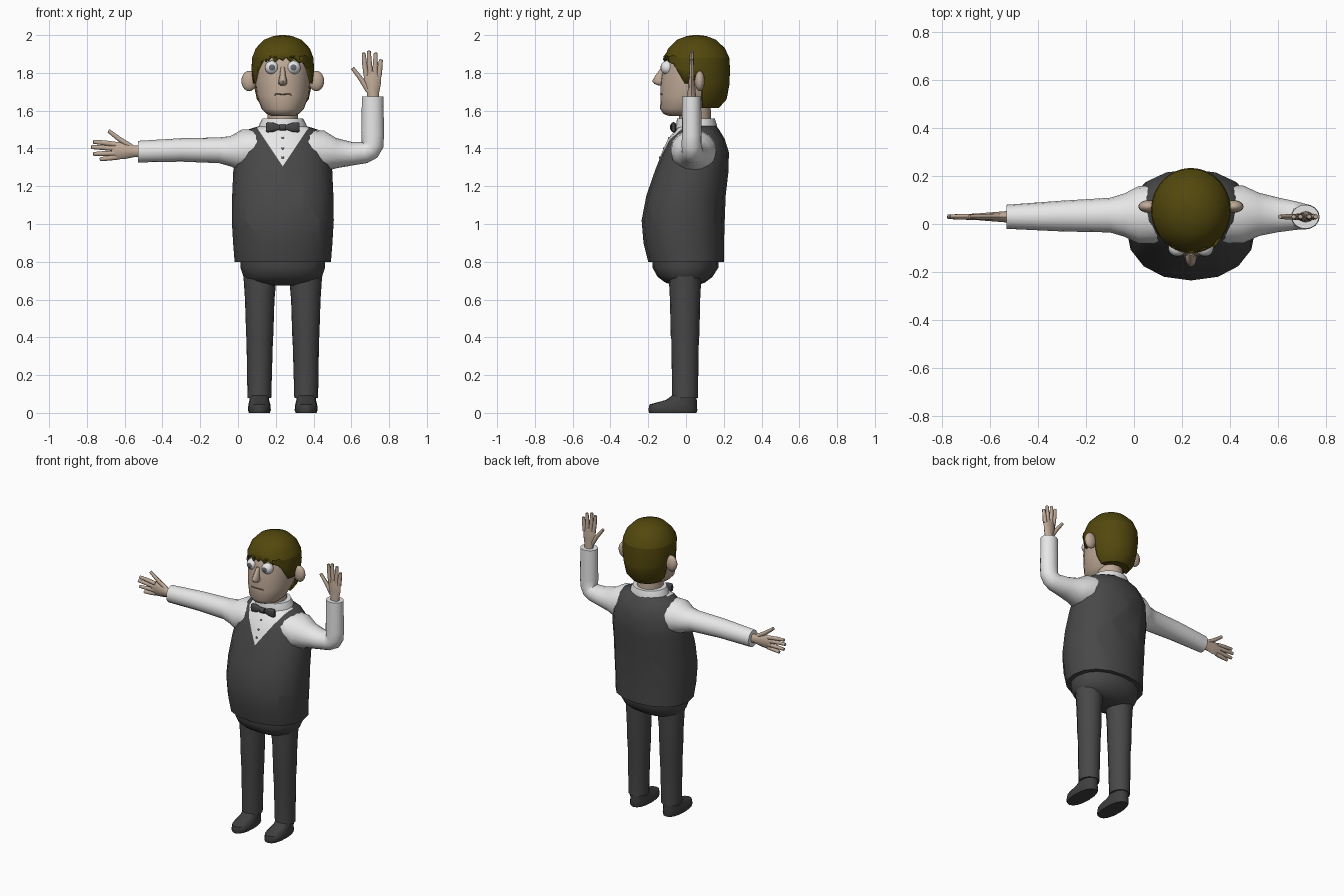
import bpy, bmesh, math
from mathutils import Vector, Matrix

cube = bpy.data.objects.get("Cube")
if cube:
    bpy.data.objects.remove(cube)

CX = 0.237  # middle of the body


def material(name, r, g, b):
    m = bpy.data.materials.new(name)
    m.use_nodes = True
    m.diffuse_color = (r, g, b, 1)
    bsdf = next(n for n in m.node_tree.nodes if n.type == 'BSDF_PRINCIPLED')
    bsdf.inputs["Base Color"].default_value = (r, g, b, 1)
    return m


CLOTH = material("charcoal cloth", 0.065, 0.065, 0.065)
SHOE = material("dark shoe leather", 0.05, 0.05, 0.05)
SHIRT = material("white shirt", 0.8, 0.8, 0.8)
SKIN = material("skin", 0.52, 0.4, 0.31)
HAIR = material("olive brown hair", 0.085, 0.064, 0.004)
EYE = material("eye white", 0.85, 0.85, 0.85)
IRIS = material("grey iris", 0.13, 0.14, 0.16)
LIP = material("lip line", 0.2, 0.13, 0.1)
BOW = material("bow tie grey", 0.06, 0.06, 0.065)


def loft(bm, rings, seg=16, power=2.0, cap=True):
    """Skin oval rings (x, y, z, a, b, turn); turn tilts the ring in the xz plane."""
    loops = []
    for x, y, z, a, b, turn in rings:
        t = math.radians(turn)
        u = Vector((math.cos(t), 0, math.sin(t)))
        loop = []
        for i in range(seg):
            w = math.tau * i / seg
            c, s = math.cos(w), math.sin(w)
            c = math.copysign(abs(c) ** (2 / power), c)
            s = math.copysign(abs(s) ** (2 / power), s)
            loop.append(bm.verts.new(Vector((x, y, z)) + u * a * c + Vector((0, b * s, 0))))
        loops.append(loop)
    for lo, hi in zip(loops, loops[1:]):
        for i in range(seg):
            j = (i + 1) % seg
            bm.faces.new((lo[i], lo[j], hi[j], hi[i]))
    if cap:
        bm.faces.new(loops[0])
        bm.faces.new(loops[-1])


def finish(name, bm, *mats, angle=45):
    bmesh.ops.recalc_face_normals(bm, faces=bm.faces)
    mesh = bpy.data.meshes.new(name)
    bm.to_mesh(mesh)
    bm.free()
    ob = bpy.data.objects.new(name, mesh)
    bpy.context.collection.objects.link(ob)
    for m in mats:
        mesh.materials.append(m)
    bpy.ops.object.select_all(action='DESELECT')
    ob.select_set(True)
    bpy.context.view_layer.objects.active = ob
    bpy.ops.object.shade_smooth_by_angle(angle=math.radians(angle))
    return ob


def part(name, rings, mat, **kw):
    bm = bmesh.new()
    loft(bm, rings, **kw)
    return finish(name, bm, mat)


def upright(rows, x=CX):
    """Rows of (z, y, a, b) become level rings."""
    return [(x, y, z, a, b, 0) for z, y, a, b in rows]


def cut(bm, point, normal):
    bmesh.ops.bisect_plane(bm, geom=bm.verts[:] + bm.edges[:] + bm.faces[:],
                           plane_co=point, plane_no=normal)


def ball(name, centre, radius, mat):
    bm = bmesh.new()
    bmesh.ops.create_uvsphere(bm, u_segments=16, v_segments=10, radius=1,
                              matrix=Matrix.Translation(centre) @ Matrix.Diagonal((*radius, 1)))
    return finish(name, bm, mat)


# Waistcoat with a V neck cut into the front, showing the shirt
bm = bmesh.new()
loft(bm, upright([(0.80, 0, .255, .20), (0.9, -.012, .263, .213), (1.02, -.015, .27, .22),
                  (1.15, 0, .268, .21), (1.28, .03, .262, .195), (1.38, .05, .245, .177),
                  (1.45, .055, .215, .15), (1.5, .06, .185, .115), (1.52, .06, .12, .1)]), power=2.2)
tip = Vector((CX, 0, 1.305))
sides = [Vector((s * .205, 0, .137)) for s in (-1, 1)]
for n in sides:
    cut(bm, tip, n)
for f in bm.faces:
    c = f.calc_center_median()
    if c.y < 0.04 and all((c - tip).dot(n) > 0 for n in sides):
        f.material_index = 1
finish("waistcoat", bm, CLOTH, SHIRT)

# Trousers: hips and two legs
bm = bmesh.new()
loft(bm, upright([(0.86, 0, .225, .175), (0.77, -.003, .224, .175), (0.72, -.005, .208, .145),
                  (0.69, -.005, .175, .105), (0.675, -.005, .12, .06)]), power=2.2)
for side in (-1, 1):
    loft(bm, [(CX + side * d, -.005, z, a, b, 0) for z, d, a, b in
              ((.75, .12, .09, .088), (.6, .122, .078, .08), (.41, .122, .072, .076),
               (.39, .122, .07, .073), (.08, .124, .063, .068))])
finish("trousers", bm, CLOTH)

# Shoes
for side, label in ((-1, "right"), (1, "left")):
    part(label + "_shoe", upright([(0, -.07, .055, .125), (.015, -.07, .061, .13),
                                   (.045, -.068, .058, .125), (.068, -.025, .052, .082),
                                   (.1, -.005, .05, .058)], CX + side * .124), SHOE, power=2.3)

# Sleeves: the right arm held out, the left bent upward
part("right_sleeve", [(x, y, z, a, b, 90) for x, y, z, a, b in
     ((.10, .04, 1.40, .10, .12), (.02, .038, 1.39, .11, .12), (-.04, .037, 1.385, .08, .09),
      (-.1, .037, 1.39, .068, .072), (-.3, .033, 1.392, .062, .064), (-.53, .03, 1.383, .057, .05))], SHIRT)
part("left_sleeve", [(.37, .04, 1.40, .10, .12, -90), (.455, .04, 1.385, .11, .12, -90),
     (.52, .04, 1.375, .08, .09, -90), (.6, .038, 1.372, .063, .072, -90),
     (.67, .035, 1.378, .057, .06, -75), (.698, .033, 1.392, .057, .055, -45),
     (.712, .03, 1.42, .059, .053, -15), (.713, .03, 1.47, .06, .052, 0),
     (.713, .03, 1.675, .057, .05, 0)], SHIRT)

# Hands: palm, four fingers and thumb laid out along and across the arm
DIGITS = [((.115, .036), (.18, .045), (.235, .05)), ((.12, .014), (.19, .02), (.245, .022)),
          ((.12, -.01), (.18, -.012), (.235, -.014)), ((.11, -.031), (.16, -.037), (.2, -.042)),
          ((.035, .025), (.095, .062), (.155, .108))]


def hand(name, wrist, along, across):
    bm = bmesh.new()
    wrist, along, across = Vector(wrist), Vector(along), Vector(across)

    def strand(points, widths, thick):
        d = Vector(points[-1]) - Vector(points[0])
        side = across * d.x - along * d.y
        turn = math.degrees(math.atan2(side.z, side.x))
        rings = []
        for (s, c), w, h in zip(points, widths, thick):
            p = wrist + along * s + across * c
            rings.append((p.x, p.y, p.z, w, h, turn))
        loft(bm, rings, seg=8)

    strand([(-.03, 0), (.02, 0), (.07, .002), (.11, .003), (.14, .003)],
           (.03, .031, .043, .046, .036), (.026, .022, .018, .015, .01))
    for a, b, c in DIGITS:
        end = (c[0] * 1.01, c[1])
        strand([a, b, c, end], (.014, .013, .01, .005), (.013, .012, .009, .004))
    finish(name, bm, SKIN)


hand("right_hand", (-.53, .03, 1.385), (-1, 0, 0), (0, 0, 1))
hand("left_hand", (.715, .03, 1.67), (0, 0, 1), (-1, 0, 0))

# Neck, collar, head and ears
part("neck", upright([(1.48, .05, .085, .085), (1.64, .045, .078, .085)]), SKIN)
part("collar", upright([(1.49, .055, .132, .11), (1.525, .055, .126, .108),
                        (1.558, .053, .108, .1), (1.558, .053, .088, .088)]), SHIRT, seg=20)
part("head", upright([(1.572, -.03, .06, .06), (1.583, -.025, .085, .095), (1.61, -.015, .112, .122),
                      (1.68, .02, .138, .155), (1.75, .035, .146, .17), (1.83, .045, .146, .168),
                      (1.9, .05, .138, .155), (1.955, .055, .1, .11), (1.98, .055, .05, .055)]),
     SKIN, seg=24)
for side, label in ((-1, "right"), (1, "left")):
    ball(label + "_ear", (CX + side * .178, .073, 1.757), (.041, .026, .054), SKIN)

# Hair cap, trimmed along the face and around the ears, with a ragged fringe
bm = bmesh.new()
loft(bm, upright([(1.615, .06, .105, .115), (1.66, .055, .14, .16), (1.74, .055, .157, .175),
                  (1.82, .057, .166, .176), (1.88, .057, .162, .172), (1.93, .056, .143, .15),
                  (1.975, .056, .1, .104), (1.995, .056, .05, .052), (2.0, .056, .015, .015)]), seg=48)
FRINGE, TEMPLE, BURN = 1.88, Vector((CX, -.01, 1.75)), 1.745
slope = Vector((0, -.12, -.07))
for point, normal in (((0, 0, FRINGE), (0, 0, 1)), (TEMPLE, slope),
                      ((0, 0, BURN), (0, 0, 1)), ((0, .085, 0), (0, 1, 0))):
    cut(bm, point, normal)
doomed = []
for f in bm.faces:
    c = f.calc_center_median()
    face_gap = c.z < FRINGE and (c - TEMPLE).dot(slope) > 0
    ear_gap = c.z < BURN and c.y < .085
    if face_gap or ear_gap:
        doomed.append(f)
bmesh.ops.delete(bm, geom=doomed, context='FACES')
edge = sorted((v for v in bm.verts if abs(v.co.z - FRINGE) < 1e-4 and v.co.y < -.03),
              key=lambda v: v.co.x)
for i, v in enumerate(edge):
    v.co.z += (-.012, .008, -.022, .0)[i % 4]
    v.co.y -= .006
hair = finish("hair", bm, HAIR)
thick = hair.modifiers.new("thickness", 'SOLIDIFY')
thick.thickness = 0.012
thick.offset = -1

# Eyes with iris faces, and eyebrows
for side, label in ((-1, "right"), (1, "left")):
    bm = bmesh.new()
    bmesh.ops.create_uvsphere(bm, u_segments=20, v_segments=20, radius=.037)
    for f in bm.faces:
        if f.calc_center_median().normalized().z > .89:
            f.material_index = 1
    bmesh.ops.transform(bm, verts=bm.verts, matrix=Matrix.Translation((CX + side * .057, -.098, 1.828))
                        @ Matrix.Rotation(math.pi / 2, 4, 'X'))
    finish(label + "_eye", bm, EYE, IRIS)
    part(label + "_eyebrow", [(CX + side * d, y, z, a, .006, 90) for d, y, z, a in
         ((.022, -.111, 1.878, .004), (.06, -.1, 1.887, .006), (.1, -.068, 1.872, .003))], HAIR, seg=8)

# Nose and mouth
part("nose", upright([(1.83, -.117, .011, .012), (1.785, -.135, .016, .028), (1.757, -.142, .023, .037),
                      (1.742, -.138, .022, .03), (1.733, -.13, .012, .014)]), SKIN, seg=12)
part("mouth", [(CX + d, -.134 + 3.5 * d * d, 1.688 - abs(d) * .06, .004, .004, 90)
               for d in (-.045, -.022, 0, .022, .045)], LIP, seg=8)

# Bow tie and shirt buttons
bm = bmesh.new()
loft(bm, [(CX + d, -.066, 1.512, a, b, 90) for d, a, b in
          ((-.088, .022, .009), (-.08, .027, .014), (-.05, .024, .016), (-.015, .011, .01),
           (.015, .011, .01), (.05, .024, .016), (.08, .027, .014), (.088, .022, .009))], power=3)
loft(bm, [(CX + d, -.07, 1.512, .016, .016, 90) for d in (-.017, .017)], seg=12, power=3)
finish("bow_tie", bm, BOW)
for i, (y, z) in enumerate(((-.09, 1.455), (-.117, 1.4), (-.138, 1.352))):
    ball("shirt_button_%d" % (i + 1), (CX, y, z), (.008, .005, .006), IRIS)
